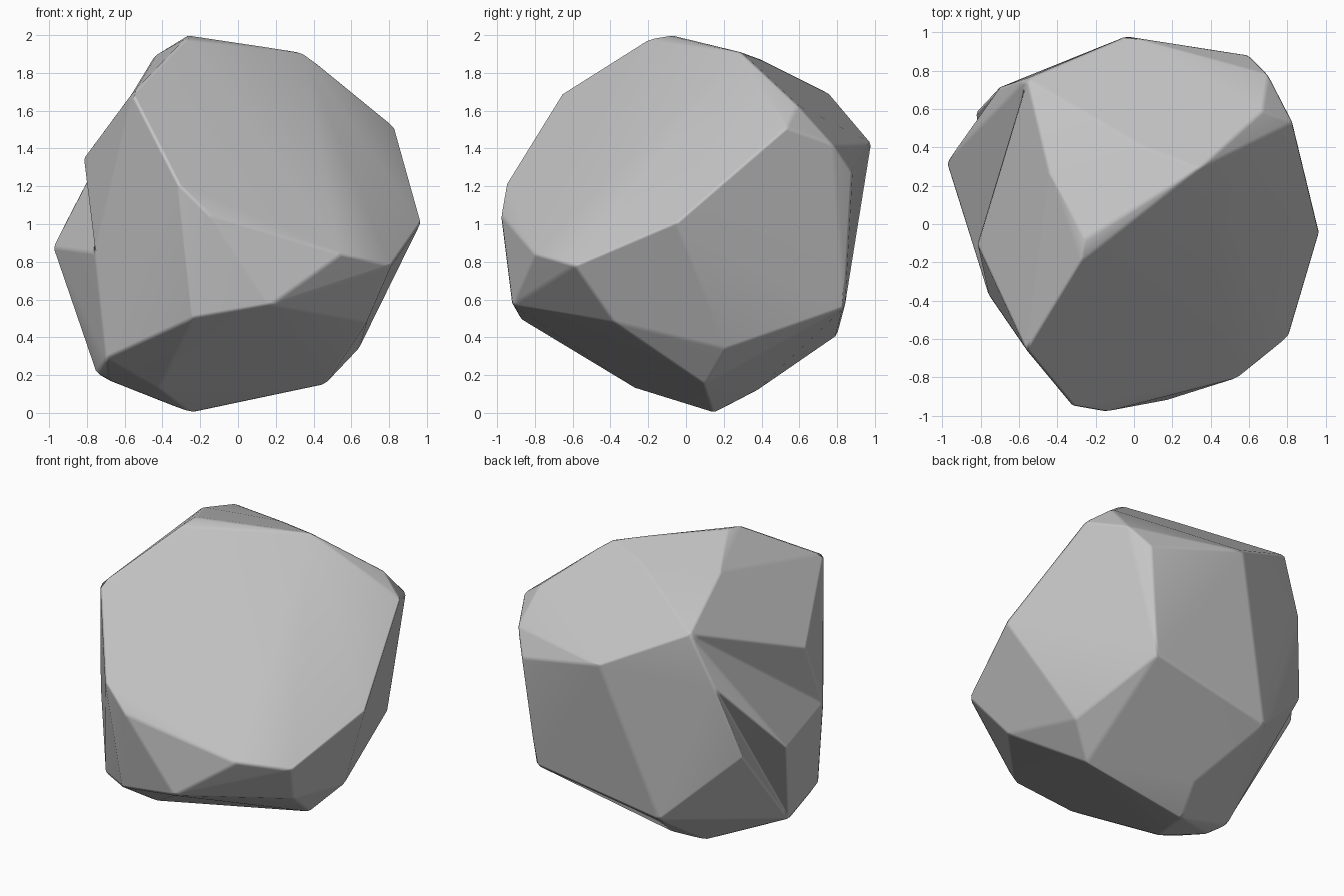
import bpy, bmesh, math
from mathutils import Vector

if "Cube" in bpy.data.objects:
    bpy.data.objects.remove(bpy.data.objects["Cube"])

# Named corners around the hollows on the left flank
SPUR, SHELF, RIDGE, HEEL, HIP = ((-.98, .33, .88), (-.83, .58, .87),
                                 (-.82, -.1, 1.34), (-.75, -.02, .21),
                                 (-.71, .71, 1.35))

# Corner points of the chiselled boulder
CORNERS = [
    # crown
    (-.26, -.08, 2.0), (-.28, -.2, 1.98), (-.44, .26, 1.89), (.34, .29, 1.91),
    (.05, .4, 1.87), (-.56, .76, 1.69), (-.56, -.66, 1.69), (.67, .59, 1.63),
    # shoulder
    (-.04, .98, 1.43), (.83, .53, 1.51), (.7, .78, 1.42), (.6, .88, 1.27),
    (-.32, -.95, 1.22), (-.15, -.98, 1.05), RIDGE, HIP,
    # waist
    (.97, -.05, 1.01), (.81, -.59, .78), (.55, -.8, .84), (-.76, -.37, .85),
    SPUR, SHELF,
    # underside
    (-.24, -.88, .5), (.17, -.92, .57), (.68, -.38, .48), (.52, .84, .56),
    (-.36, .8, .41), (.64, .21, .34), (.46, .1, .15), (-.16, .38, .12),
    (-.25, .15, 0), (-.42, -.27, .13), (-.68, -.12, .17), (-.7, -.4, .29),
    HEEL,
]

# Wrap the corners in a hull
bm = bmesh.new()
for c in CORNERS:
    bm.verts.new(c)
bmesh.ops.convex_hull(bm, input=bm.verts[:])
loose = [v for v in bm.verts if not v.link_faces]
bmesh.ops.delete(bm, geom=loose, context='VERTS')


def hollow(a, b):
    """Turn the ridge between two corners into a shallow valley."""
    ends = [min(bm.verts, key=lambda v: (v.co - Vector(p)).length) for p in (a, b)]
    edge = bm.edges.get(ends)
    if edge and len(edge.link_faces) == 2:
        bmesh.ops.rotate_edges(bm, edges=[edge], use_ccw=False)


# Hollows either side of the left spur
hollow(RIDGE, SPUR)
hollow(SPUR, SHELF)

# Merge nearly flat facets
bmesh.ops.dissolve_limit(bm, angle_limit=math.radians(3),
                         verts=bm.verts[:], edges=bm.edges[:])
bmesh.ops.recalc_face_normals(bm, faces=bm.faces[:])

mesh = bpy.data.meshes.new("boulder")
bm.to_mesh(mesh)
bm.free()
rock = bpy.data.objects.new("boulder", mesh)
bpy.context.collection.objects.link(rock)
bpy.context.view_layer.objects.active = rock
rock.select_set(True)

# Worn edges with softly shaded facets
bevel = rock.modifiers.new("worn_edges", 'BEVEL')
bevel.width = 0.014
bevel.segments = 1
bevel.limit_method = 'ANGLE'
bevel.angle_limit = math.radians(14)
for p in mesh.polygons:
    p.use_smooth = True
soft = rock.modifiers.new("soft_shading", 'WEIGHTED_NORMAL')
soft.weight = 70

# Stone colour
stone = bpy.data.materials.new("grey_stone")
stone.diffuse_color = (0.56, 0.56, 0.56, 1)
stone.use_nodes = True
stone.node_tree.nodes["Principled BSDF"].inputs["Base Color"].default_value = stone.diffuse_color
mesh.materials.append(stone)
